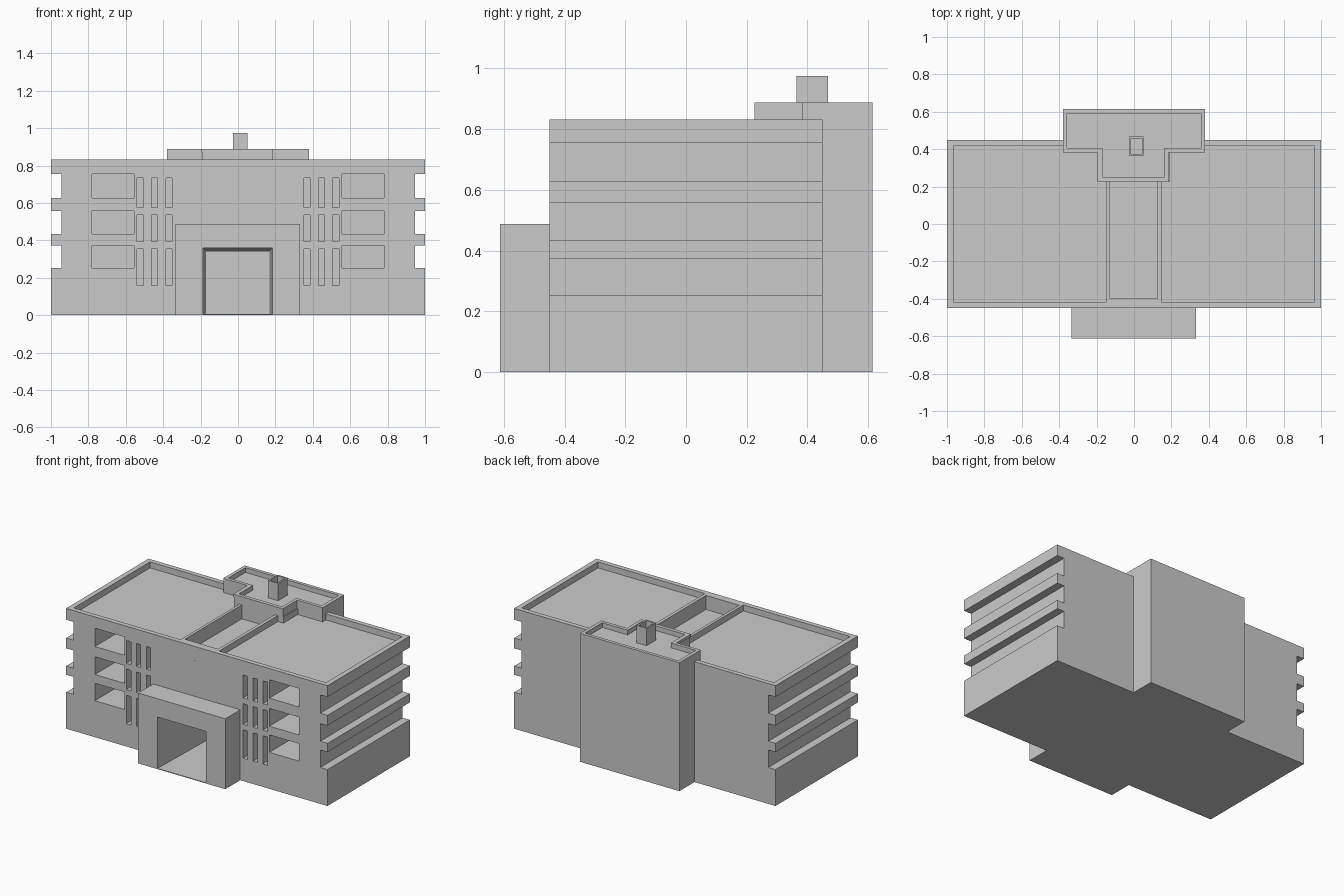
import bpy, bmesh

if "Cube" in bpy.data.objects:
    bpy.data.objects.remove(bpy.data.objects["Cube"])


def prism(bm, pts, z0, z1):
    """Vertical prism from a plan outline."""
    lo = [bm.verts.new((x, y, z0)) for x, y in pts]
    hi = [bm.verts.new((x, y, z1)) for x, y in pts]
    bm.faces.new(lo[::-1])
    bm.faces.new(hi)
    n = len(pts)
    for i in range(n):
        j = (i + 1) % n
        bm.faces.new((lo[i], lo[j], hi[j], hi[i]))


def box(bm, x0, x1, y0, y1, z0, z1):
    prism(bm, [(x0, y0), (x1, y0), (x1, y1), (x0, y1)], z0, z1)


def funnel(bm, outer, inner, y0, y1):
    """Tapered opening: (x0, x1, z0, z1) at the front and at the back."""
    rings = []
    for (x0, x1, z0, z1), y in ((outer, y0), (inner, y1)):
        rings.append([bm.verts.new(p) for p in
                      ((x0, y, z0), (x1, y, z0), (x1, y, z1), (x0, y, z1))])
    a, b = rings
    bm.faces.new(a)
    bm.faces.new(b[::-1])
    for i in range(4):
        j = (i + 1) % 4
        bm.faces.new((a[j], a[i], b[i], b[j]))


def make(name, bm):
    bmesh.ops.recalc_face_normals(bm, faces=bm.faces)
    me = bpy.data.meshes.new(name)
    bm.to_mesh(me)
    bm.free()
    ob = bpy.data.objects.new(name, me)
    bpy.context.collection.objects.link(ob)
    return ob


def combine(target, other, op):
    """Apply a boolean and remove the helper."""
    m = target.modifiers.new(op, 'BOOLEAN')
    m.operation, m.object, m.solver = op, other, 'EXACT'
    other.hide_render = True
    bpy.context.view_layer.update()
    dg = bpy.context.evaluated_depsgraph_get()
    me = bpy.data.meshes.new_from_object(target.evaluated_get(dg))
    target.modifiers.clear()
    target.data = me
    bpy.data.objects.remove(other)


# Main block, entrance porch and T-shaped rear tower
bm = bmesh.new()
box(bm, -1, 1, -0.45, 0.45, 0, 0.832)
building = make("building", bm)

bm = bmesh.new()
box(bm, -0.335, 0.332, -0.613, -0.3, 0, 0.487)
combine(building, make("porch", bm), 'UNION')

bm = bmesh.new()
prism(bm, [(-0.38, 0.382), (-0.195, 0.382), (-0.195, 0.225), (0.185, 0.225),
           (0.185, 0.382), (0.38, 0.382), (0.38, 0.615), (-0.38, 0.615)], 0, 0.888)
combine(building, make("rear_tower", bm), 'UNION')

# Everything carved out of the mass
bm = bmesh.new()
rows = [(0.252, 0.373), (0.433, 0.556), (0.627, 0.754)]
for s in (-1, 1):
    for z0, z1 in rows:
        # side bands and wide front windows
        xs = sorted((s * 0.945, s * 1.1))
        box(bm, *xs, -0.6, 0.6, z0, z1)
        xs = sorted((s * 0.555, s * 0.78))
        box(bm, *xs, -0.5, -0.15, z0, z1)
    # narrow slit windows
    for x0, x1 in ((0.354, 0.386), (0.43, 0.463), (0.505, 0.54)):
        for z0, z1 in ((0.158, 0.354), (0.393, 0.535), (0.575, 0.733)):
            xs = sorted((s * x0, s * x1))
            box(bm, *xs, -0.5, -0.2, z0, z1)
    # recesses beside the upper centre windows
    xs = sorted((s * 0.198, s * 0.333))
    box(bm, *xs, -0.5, -0.37, 0.487, 0.752)
    # sunken main roof, each side
    roof = [(0.965, -0.417), (0.148, -0.417), (0.148, 0.225), (0.19, 0.225),
            (0.19, 0.382), (0.38, 0.382), (0.38, 0.417), (0.965, 0.417)]
    prism(bm, [(s * x, y) for x, y in roof], 0.79, 0.87)

# Upper centre windows, tapering inward
for x0, x1 in ((-0.184, -0.094), (-0.052, 0.049), (0.089, 0.179)):
    funnel(bm, (x0, x1, 0.505, 0.733), (x0 + 0.014, x1 - 0.014, 0.517, 0.712),
           -0.4501, -0.35)
# Entrance
funnel(bm, (-0.187, 0.184, 0.005, 0.36), (-0.17, 0.168, 0.005, 0.34), -0.6131, 0.0)
# Roof trough
box(bm, -0.128, 0.125, -0.397, 0.225, 0.735, 0.87)
# Porch roof
box(bm, -0.31, 0.307, -0.589, -0.45, 0.43, 0.6)
# Tower roof
prism(bm, [(-0.357, 0.405), (-0.168, 0.405), (-0.168, 0.25), (0.163, 0.25),
           (0.163, 0.405), (0.357, 0.405), (0.357, 0.592), (-0.357, 0.592)], 0.855, 0.95)
combine(building, make("openings", bm), 'DIFFERENCE')

# Chimney with an open top
bm = bmesh.new()
box(bm, -0.026, 0.052, 0.364, 0.468, 0.853, 0.975)
chimney = make("chimney", bm)
bm = bmesh.new()
box(bm, -0.016, 0.042, 0.375, 0.457, 0.92, 1.1)
combine(chimney, make("flue", bm), 'DIFFERENCE')
